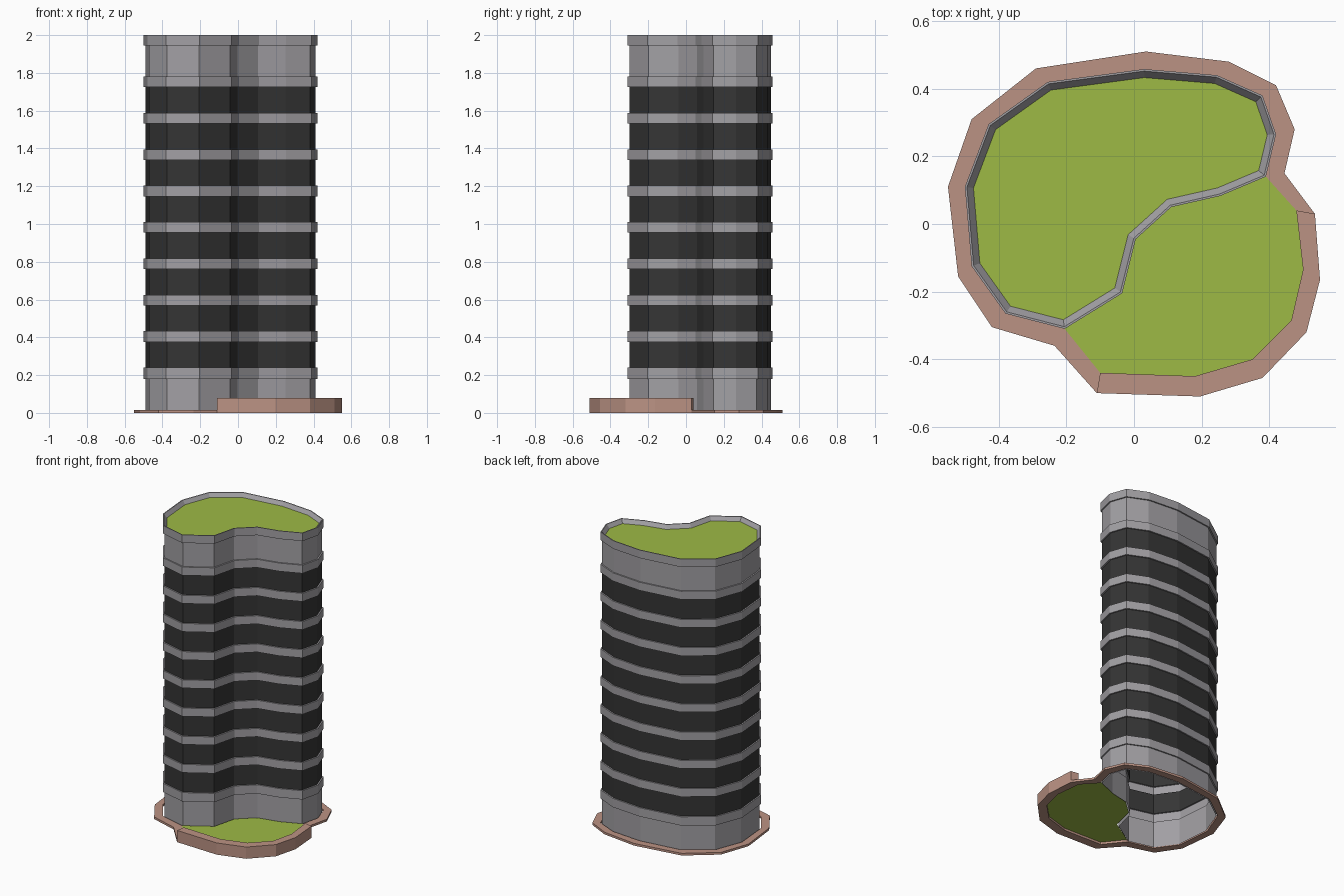
import bpy, bmesh
from mathutils import Vector

if "Cube" in bpy.data.objects:
    bpy.data.objects.remove(bpy.data.objects["Cube"])


def material(name, rgb):
    m = bpy.data.materials.new(name)
    m.diffuse_color = (*rgb, 1)
    m.use_nodes = True
    m.node_tree.nodes["Principled BSDF"].inputs["Base Color"].default_value = m.diffuse_color
    return m


GREY = material("concrete", (0.36, 0.35, 0.37))
DARK = material("glazing", (0.035, 0.035, 0.035))
GREEN = material("grass", (0.34, 0.49, 0.06))
BROWN = material("brick", (0.50, 0.29, 0.23))

# Plan outline of the tower, clockwise: back run, then the S-shaped front run
BACK = [(-.205, -.31), (-.38, -.265), (-.48, -.125), (-.50, .11), (-.43, .295),
        (-.255, .42), (.03, .458), (.245, .44), (.38, .38), (.42, .265), (.39, .14)]
FRONT = [(.255, .083), (.11, .05), (.005, -.045), (-.035, -.205)]
OUTLINE = BACK + FRONT
# Paving edge round the back, and the two edges of the garden curb
PAVING = [(-.235, -.36), (-.42, -.305), (-.52, -.155), (-.55, .11), (-.48, .31),
          (-.29, .46), (.035, .51), (.28, .48), (.42, .41), (.475, .28), (.445, .15)]
CURB_IN = [(.48, .04), (.50, -.135), (.465, -.285), (.35, -.40), (.18, -.45), (-.10, -.44)]
CURB_OUT = [(.535, .03), (.55, -.165), (.51, -.32), (.38, -.455), (.195, -.51), (-.11, -.50)]


def inset(points, d):
    """Move a clockwise outline inwards by d with mitred corners."""
    pts, out = [Vector(p) for p in points], []
    for i, p in enumerate(pts):
        a = (p - pts[i - 1]).normalized()
        b = (pts[(i + 1) % len(pts)] - p).normalized()
        na, nb = Vector((a.y, -a.x)), Vector((b.y, -b.x))
        out.append(p + (na + nb) * (d / (1 + na.dot(nb))))
    return out


def finish(bm, name, mats):
    me = bpy.data.meshes.new(name)
    bmesh.ops.recalc_face_normals(bm, faces=bm.faces)
    bm.to_mesh(me)
    bm.free()
    for m in mats:
        me.materials.append(m)
    ob = bpy.data.objects.new(name, me)
    bpy.context.collection.objects.link(ob)
    return ob


def kerb(name, inner, outer, height):
    """Closed solid strip between two matching edge paths."""
    bm = bmesh.new()
    rows = [[bm.verts.new((p[0], p[1], z)) for p in path]
            for path, z in ((inner, 0), (outer, 0), (outer, height), (inner, height))]
    for k in range(4):
        r, s = rows[k], rows[(k + 1) % 4]
        for i in range(len(r) - 1):
            bm.faces.new((r[i], r[i + 1], s[i + 1], s[i]))
    for i in (0, -1):
        bm.faces.new([r[i] for r in rows])
    return finish(bm, name, [BROWN])


# Tower shell: stacked rings of (inset, height, material of the strip below)
WALL = 0.009
rings = [(WALL, 0, 0), (WALL, .18, 0)]
for k in range(9):
    top = .24 + k * .1925
    if k:
        rings.append((WALL, top - .056, 1))
    low = .18 if k == 0 else top - .056
    rings += [(0, low, 0), (0, top, 0), (WALL, top, 0)]
rings += [(WALL, 1.945, 0), (0, 1.945, 0), (0, 2, 0), (.006, 2, 0), (.025, 1.975, 0)]

bm = bmesh.new()
prev = None
for d, z, mat in rings:
    loop = [bm.verts.new((p.x, p.y, z)) for p in inset(OUTLINE, d)]
    if prev:
        for i in range(len(loop)):
            f = bm.faces.new((prev[i - 1], prev[i], loop[i], loop[i - 1]))
            f.material_index = mat
    prev = loop
bm.faces.new(prev).material_index = 2      # roof lawn
finish(bm, "tower", [GREY, DARK, GREEN])

# Low paving round the back and raised curb round the garden
kerb("paving", CURB_IN[-1:] + BACK + CURB_IN[:1],
     CURB_OUT[-1:] + PAVING + CURB_OUT[:1], .015)
kerb("garden_curb", CURB_IN, CURB_OUT, .08)

# Ground garden between the curb and the front of the tower
bm = bmesh.new()
bm.faces.new([bm.verts.new((x, y, .015)) for x, y in
              CURB_IN + BACK[:1] + FRONT[::-1] + BACK[-1:]])
garden = finish(bm, "garden_lawn", [GREEN])
if garden.data.polygons[0].normal.z < 0:
    garden.data.flip_normals()
